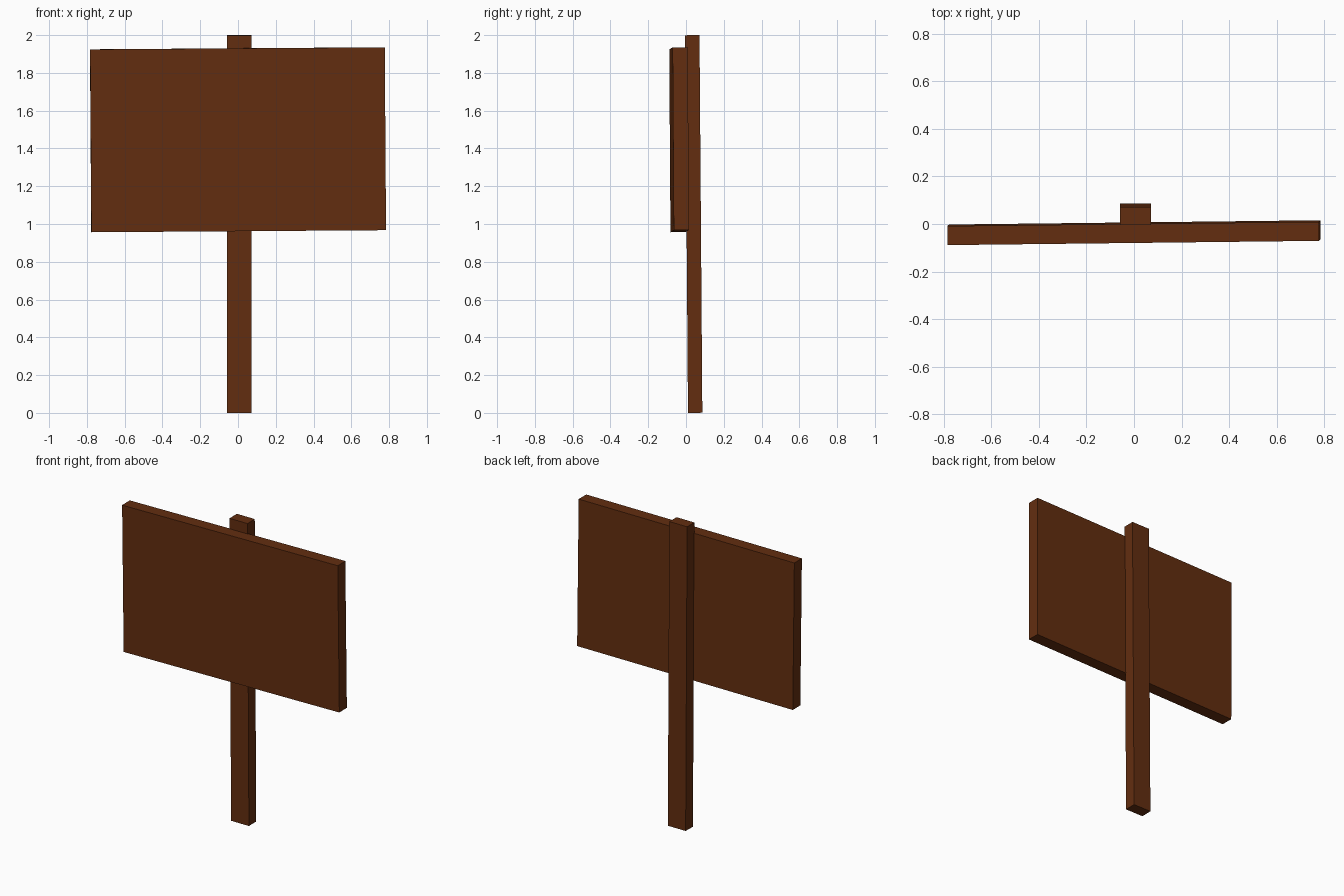
import bpy

if "Cube" in bpy.data.objects:
    bpy.data.objects.remove(bpy.data.objects["Cube"])

# Single brown wood colour
wood = bpy.data.materials.new("dark brown wood")
wood.diffuse_color = (0.125, 0.027, 0.005, 1.0)
wood.use_nodes = True
wood.node_tree.nodes["Principled BSDF"].inputs["Base Color"].default_value = wood.diffuse_color


def box(name, size, centre, rotation):
    bpy.ops.mesh.primitive_cube_add(size=1, location=centre, rotation=rotation)
    ob = bpy.context.object
    ob.name = name
    ob.scale = size
    bpy.ops.object.transform_apply(location=False, rotation=False, scale=True)
    ob.data.materials.append(wood)
    return ob


# Upright post, leaning very slightly forward
box("post", (0.13, 0.076, 1.999), (0.007, 0.041, 1.0), (0.0075, 0, 0))

# Sign board on the front of the post, hung a little crooked
box("sign_board", (1.56, 0.08, 0.968), (0, -0.0365, 1.446), (0.0065, -0.007, 0.0115))
